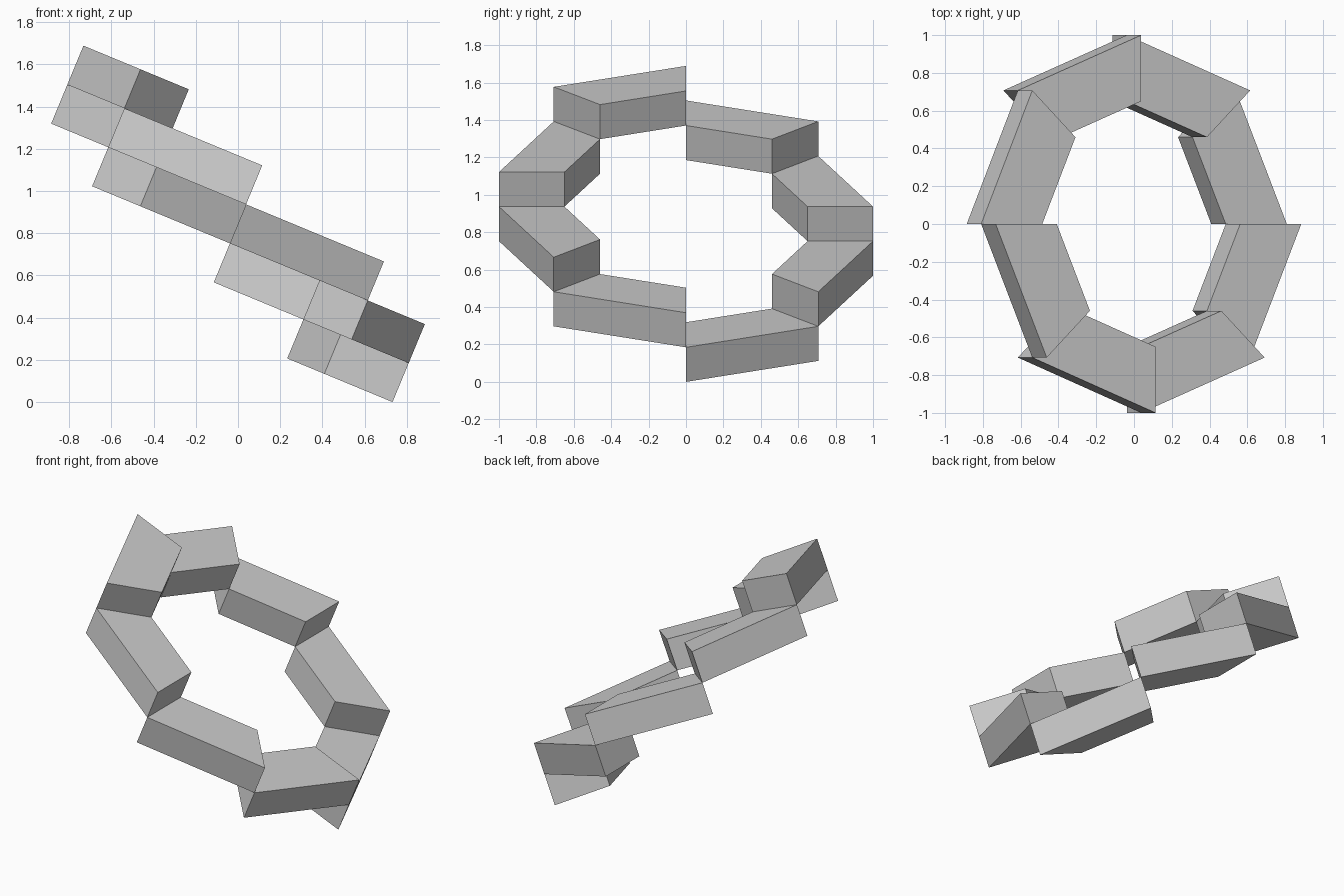
import bpy, bmesh
from math import sin, cos, radians
from mathutils import Matrix

if "Cube" in bpy.data.objects:
    bpy.data.objects.remove(bpy.data.objects["Cube"])

OUTER, INNER, STEP = 1.0, 0.65, 0.2
TILT = radians(22.5)
LEVELS = [0, 1, 2, 3, 4, 3, 2, 1]   # step height of each eighth of the ring

# Tilt the whole ring about y, then rest it on the ground and centre it
placement = (Matrix.Translation((-2.5 * STEP * sin(TILT), 0, OUTER * sin(TILT)))
             @ Matrix.Rotation(TILT, 4, 'Y'))


def ring_block(index, level):
    """One closed octagon segment, extruded up by one step."""
    a, b = radians(45 * index), radians(45 * (index + 1))
    z = level * STEP
    bm = bmesh.new()
    corners = [(INNER, a), (OUTER, a), (OUTER, b), (INNER, b)]
    base = bm.faces.new([bm.verts.new((r * cos(t), r * sin(t), z)) for r, t in corners])
    ext = bmesh.ops.extrude_face_region(bm, geom=[base], use_keep_orig=True)
    top = [v for v in ext["geom"] if isinstance(v, bmesh.types.BMVert)]
    bmesh.ops.translate(bm, verts=top, vec=(0, 0, STEP))
    bm.transform(placement)
    bmesh.ops.recalc_face_normals(bm, faces=bm.faces)
    name = f"ring_step_{index + 1}"
    mesh = bpy.data.meshes.new(name)
    bm.to_mesh(mesh)
    bm.free()
    bpy.context.collection.objects.link(bpy.data.objects.new(name, mesh))


# Eight blocks climbing both ways round the ring
for i, level in enumerate(LEVELS):
    ring_block(i, level)
